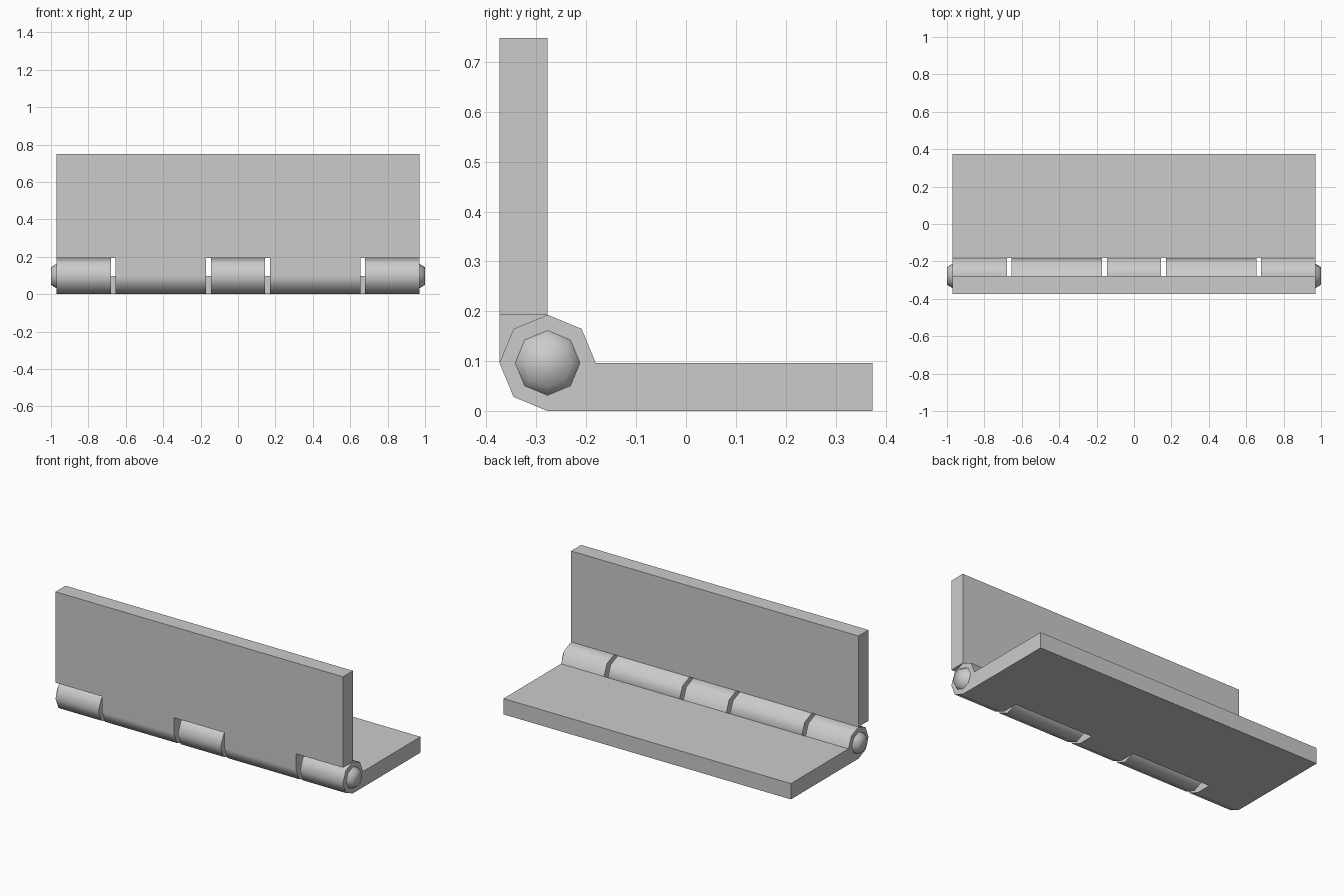
import bpy, bmesh, math

if "Cube" in bpy.data.objects:
    bpy.data.objects.remove(bpy.data.objects["Cube"])

R = 0.0965            # knuckle radius and plate thickness
CY, CZ = -0.2775, R   # hinge axis
HALF = 0.97           # half length of the leaves
PLATE = 0.6515        # plate reach from the axis

steel = bpy.data.materials.new("grey_steel")
steel.diffuse_color = (0.6, 0.6, 0.6, 1)
steel.use_nodes = True
steel.node_tree.nodes["Principled BSDF"].inputs["Base Color"].default_value = steel.diffuse_color


def prism(name, profile, x0, x1):
    """Extrude a (y, z) profile, given relative to the hinge axis, along x."""
    bm = bmesh.new()
    face = bm.faces.new([bm.verts.new((x0, CY + y, CZ + z)) for y, z in profile])
    out = bmesh.ops.extrude_face_region(bm, geom=[face])
    moved = [v for v in out["geom"] if isinstance(v, bmesh.types.BMVert)]
    bmesh.ops.translate(bm, verts=moved, vec=(x1 - x0, 0, 0))
    bmesh.ops.recalc_face_normals(bm, faces=bm.faces)
    mesh = bpy.data.meshes.new(name)
    bm.to_mesh(mesh)
    bm.free()
    mesh.materials.append(steel)
    obj = bpy.data.objects.new(name, mesh)
    bpy.context.collection.objects.link(obj)
    return obj


def smooth(obj, degrees):
    bpy.ops.object.select_all(action='DESELECT')
    obj.select_set(True)
    bpy.context.view_layer.objects.active = obj
    bpy.ops.object.shade_smooth_by_angle(angle=math.radians(degrees))


def leaf(name, turn, notches):
    """Plate with octagonal knuckles; turn maps the flat profile upright."""
    arc = [(R * math.cos(i * math.pi / 4), R * math.sin(i * math.pi / 4)) for i in range(7)]
    profile = arc + [(PLATE, -R), (PLATE, 0)]
    obj = prism(name, [turn(p) for p in profile], -HALF, HALF)
    # notches leave room for the other leaf's knuckles
    edge = R + 0.0003
    box = [(-0.3, -0.3), (edge, -0.3), (edge, 0.3), (-0.3, 0.3)]
    for x0, x1 in notches:
        cutter = prism("notch_cutter", [turn(p) for p in box], x0, x1)
        cutter.hide_render = True
        mod = obj.modifiers.new("notch", 'BOOLEAN')
        mod.operation = 'DIFFERENCE'
        mod.solver = 'EXACT'
        mod.object = cutter
        bpy.context.view_layer.objects.active = obj
        bpy.ops.object.modifier_apply(modifier=mod.name)
        bpy.data.objects.remove(cutter)
    smooth(obj, 50)
    # keep the big plate faces flat beside the rounded knuckles
    weighted = obj.modifiers.new("flat_plates", 'WEIGHTED_NORMAL')
    weighted.keep_sharp = True


# lower leaf: knuckles at both ends and the middle
leaf("lower_leaf", lambda p: p, [(-0.68, -0.145), (0.145, 0.68)])
# upright leaf: two knuckles between those of the lower leaf
leaf("upright_leaf", lambda p: (p[1], p[0]),
     [(-1.1, -0.655), (-0.17, 0.17), (0.655, 1.1)])

# tapered pin heads
for side, label in ((-1, "left"), (1, "right")):
    bpy.ops.mesh.primitive_cone_add(vertices=8, radius1=0.065, radius2=0.047, depth=0.03,
                                    location=(side * 0.985, CY, CZ),
                                    rotation=(0, side * math.pi / 2, 0))
    head = bpy.context.object
    head.name = label + "_pin_head"
    head.data.materials.append(steel)
    smooth(head, 75)
